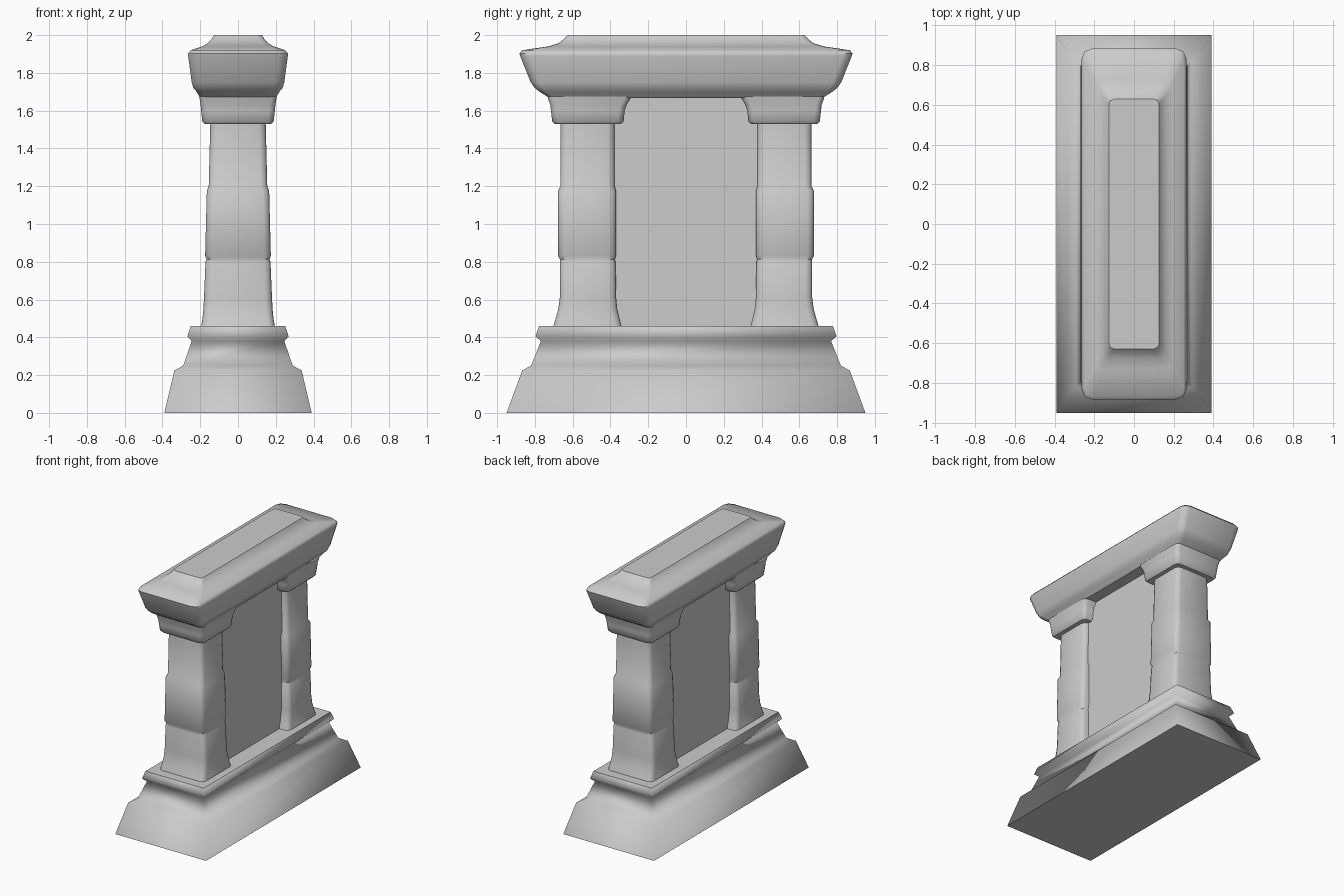
import bpy, bmesh, math

stone = bpy.data.materials.new("grey_stone")
stone.diffuse_color = (0.6, 0.6, 0.6, 1)


def ring(hx, y0, y1, z, c):
    """Rectangle with chamfered (rounded in shading) corners, counter-clockwise."""
    if c <= 0:
        return [(-hx, y0, z), (hx, y0, z), (hx, y1, z), (-hx, y1, z)]
    k = c * 0.3
    pts = []
    for cx, cy, sx, sy in ((hx, y0, 1, -1), (hx, y1, 1, 1), (-hx, y1, -1, 1), (-hx, y0, -1, -1)):
        corner = [(cx - sx * c, cy), (cx - sx * k, cy - sy * k), (cx, cy - sy * c)]
        if sx * sy > 0:
            corner.reverse()
        pts += corner
    return [(x, y, z) for x, y in pts]


def loft(name, rings, limit=50):
    """Skin a stack of rings; cap edges stay sharp, the rest by angle."""
    bm = bmesh.new()
    loops = [[bm.verts.new(p) for p in r] for r in rings]
    n = len(loops[0])
    for a, b in zip(loops, loops[1:]):
        for i in range(n):
            j = (i + 1) % n
            bm.faces.new((a[i], a[j], b[j], b[i])).smooth = True
    caps = [bm.faces.new(loops[0][::-1]), bm.faces.new(loops[-1])]
    bmesh.ops.recalc_face_normals(bm, faces=bm.faces)
    for e in bm.edges:
        if e.calc_face_angle(0) > math.radians(limit):
            e.smooth = False
    for f in caps:
        for e in f.edges:
            e.smooth = False
    me = bpy.data.meshes.new(name)
    bm.to_mesh(me)
    bm.free()
    me.materials.append(stone)
    ob = bpy.data.objects.new(name, me)
    bpy.context.collection.objects.link(ob)
    return ob


def centred(name, profile, limit=50):
    return loft(name, [ring(hx, -hy, hy, z, c) for hx, hy, z, c in profile], limit)


def pair(name, profile):
    """Profile rows: half width, inner y, outer y, z, corner; one copy at each end."""
    for label, s in (("back", 1), ("front", -1)):
        loft(f"{label}_{name}",
             [ring(hx, *sorted((s * yi, s * yo)), z, c) for hx, yi, yo, z, c in profile])


# stepped base plinth, softly shaded around the corners
centred("base_plinth", [
    (0.39, 0.95, 0.0, 0), (0.337, 0.867, 0.225, 0), (0.29, 0.82, 0.25, 0),
    (0.245, 0.768, 0.38, 0), (0.268, 0.797, 0.405, 0), (0.25, 0.778, 0.46, 0)], 120)

# end pillars made of three stacked blocks
pair("pillar", [
    (0.196, 0.34, 0.705, 0.45, 0.035), (0.188, 0.352, 0.69, 0.5, 0.035),
    (0.183, 0.364, 0.676, 0.55, 0.035), (0.18, 0.37, 0.668, 0.61, 0.035),
    (0.172, 0.373, 0.668, 0.80, 0.035), (0.167, 0.378, 0.666, 0.812, 0.035),
    (0.174, 0.370, 0.678, 0.832, 0.035), (0.165, 0.370, 0.678, 1.175, 0.035),
    (0.155, 0.378, 0.664, 1.20, 0.035), (0.146, 0.378, 0.664, 1.56, 0.035)])

# recessed wall panel between the pillars
loft("wall_panel", [ring(0.115, -0.45, 0.45, 0.45, 0), ring(0.11, -0.45, 0.45, 1.70, 0)])

# capitals under each end of the lintel
pair("capital", [
    (0.178, 0.345, 0.695, 1.53, 0.03), (0.189, 0.33, 0.708, 1.542, 0.03),
    (0.195, 0.325, 0.715, 1.60, 0.03), (0.198, 0.315, 0.718, 1.63, 0.03),
    (0.203, 0.295, 0.73, 1.662, 0.03), (0.205, 0.28, 0.735, 1.69, 0.03)])

# lintel with coved underside and stepped top slab
centred("lintel", [
    (0.196, 0.722, 1.667, 0.03), (0.207, 0.74, 1.678, 0.032),
    (0.219, 0.775, 1.70, 0.036), (0.236, 0.80, 1.72, 0.04),
    (0.245, 0.822, 1.75, 0.045), (0.264, 0.878, 1.89, 0.05),
    (0.264, 0.882, 1.903, 0.05), (0.25, 0.868, 1.92, 0.05),
    (0.19, 0.73, 1.94, 0.035), (0.16, 0.675, 1.957, 0.03),
    (0.14, 0.648, 1.978, 0.027), (0.127, 0.628, 2.0, 0.025)])
